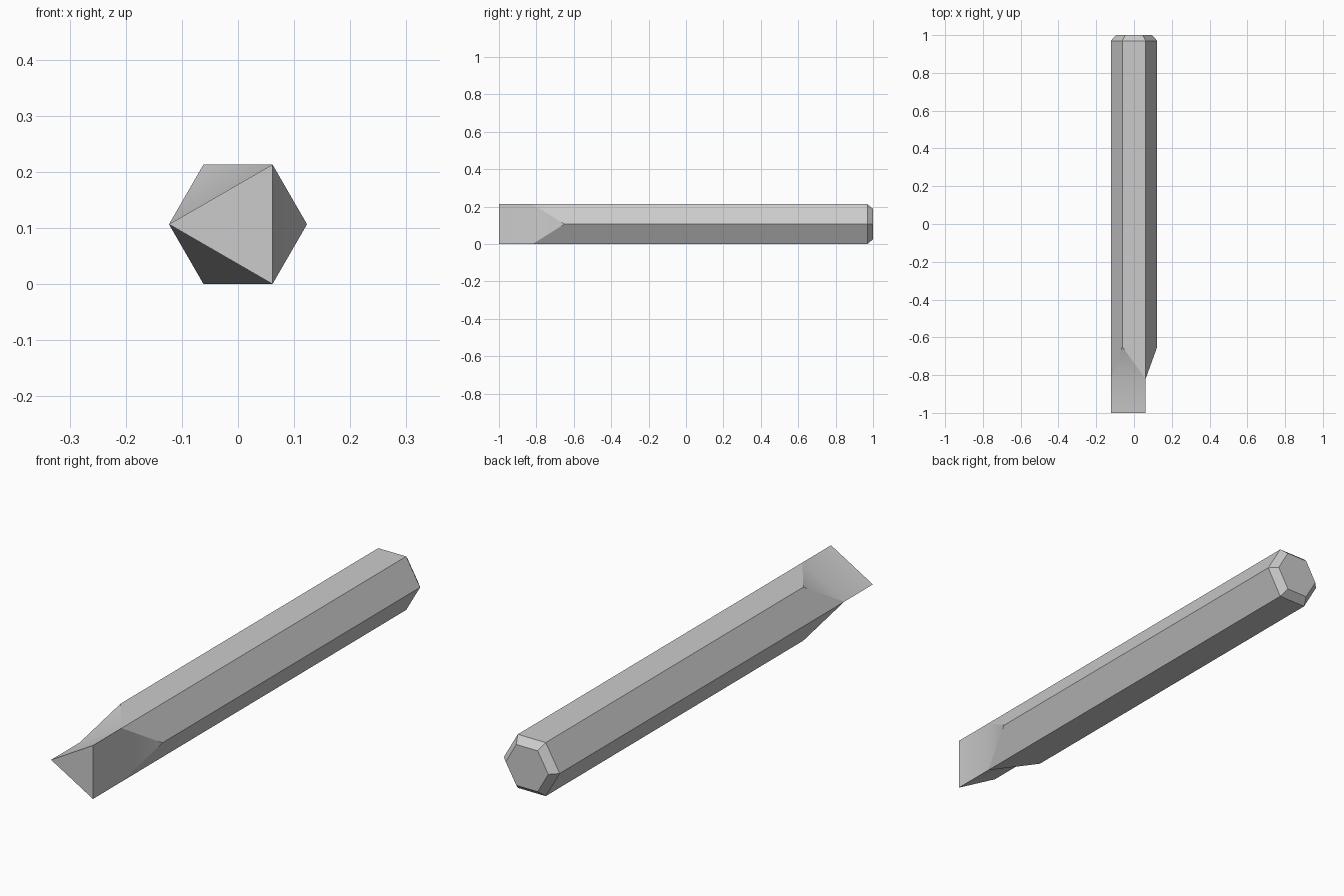
import bpy, bmesh, math

if "Cube" in bpy.data.objects:
    bpy.data.objects.remove(bpy.data.objects["Cube"])

R = 0.123                      # corner radius of the hexagonal bar
CZ = R * math.sin(math.pi / 3)  # axis height, so the bar rests on a flat

steel = bpy.data.materials.new("steel grey")
steel.diffuse_color = (0.6, 0.6, 0.6, 1)
steel.use_nodes = True
steel.node_tree.nodes["Principled BSDF"].inputs["Base Color"].default_value = steel.diffuse_color

bm = bmesh.new()


def corner(i, y, r=R):
    a = math.radians(60 * i)
    return bm.verts.new((r * math.cos(a), y, CZ + r * math.sin(a)))


# Rings: three-cornered tip, ground-down shoulder, shank end, chamfered end
tip = {i: corner(i, -1.0) for i in (1, 3, 5)}
shoulder = [corner(i, -0.82 if i % 2 else -0.65) for i in range(6)]
shank = [corner(i, 0.97) for i in range(6)]
end = [corner(i, 1.0, 0.094) for i in range(6)]

# Hexagonal shank and its chamfer
for i in range(6):
    j = (i + 1) % 6
    bm.faces.new((shoulder[i], shoulder[j], shank[j], shank[i]))
    bm.faces.new((shank[i], shank[j], end[j], end[i]))

# Triangular tip sides and the sloping facets behind them
for i in (1, 3, 5):
    j = (i + 2) % 6
    bm.faces.new((tip[i], tip[j], shoulder[j], shoulder[i]))
    bm.faces.new((shoulder[i], shoulder[j], shoulder[i + 1 if i < 5 else 0]))

# End caps
bm.faces.new(tip.values())
bm.faces.new(end)
bmesh.ops.recalc_face_normals(bm, faces=bm.faces)

mesh = bpy.data.meshes.new("triangular_bit")
bm.to_mesh(mesh)
bm.free()
mesh.materials.append(steel)
bit = bpy.data.objects.new("triangular_bit", mesh)
bpy.context.collection.objects.link(bit)
bpy.context.view_layer.objects.active = bit
bit.select_set(True)
bpy.ops.object.shade_smooth_by_angle(angle=math.radians(30))
